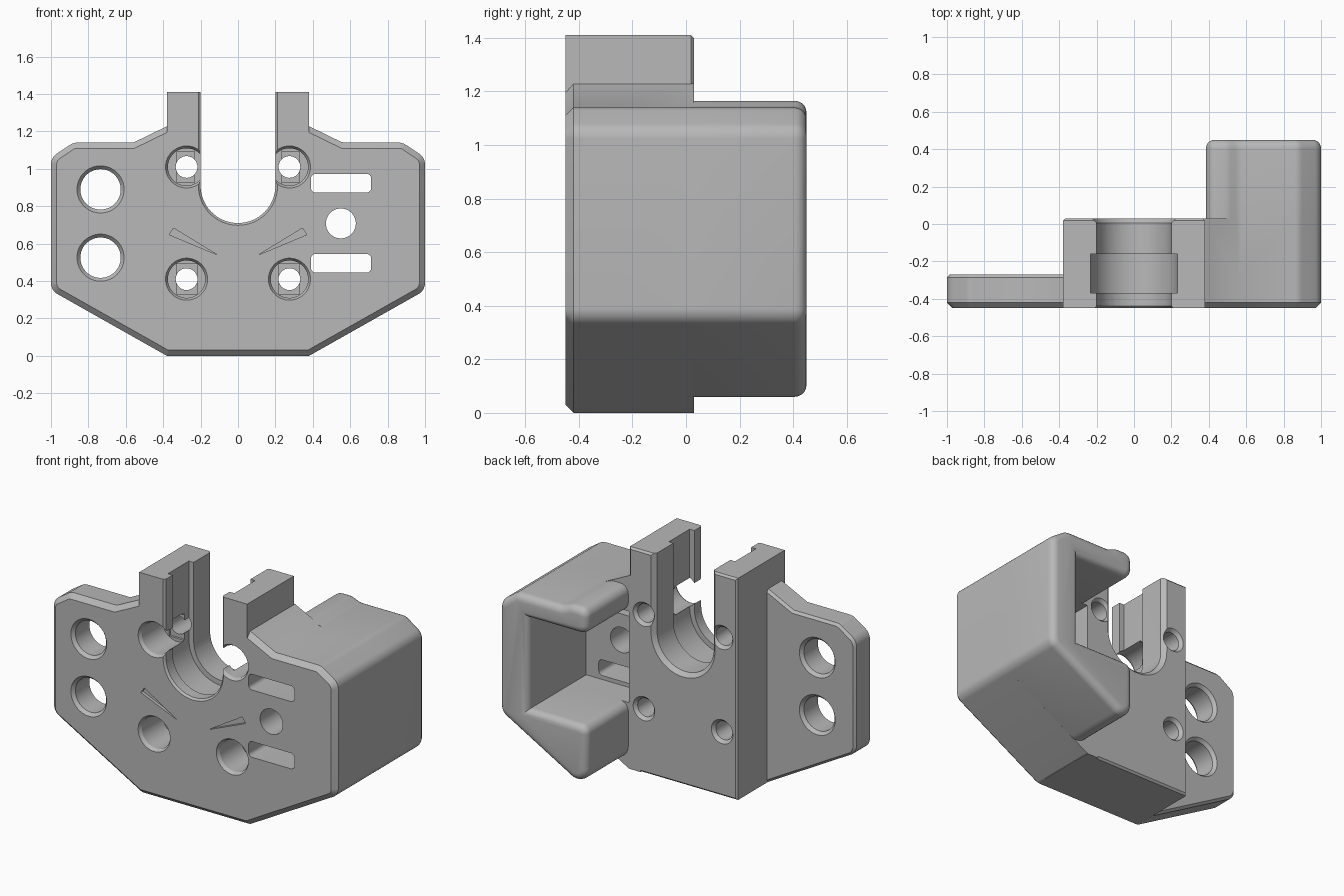
import bpy, bmesh, math
from mathutils import Vector

if "Cube" in bpy.data.objects:
    bpy.data.objects.remove(bpy.data.objects["Cube"], do_unlink=True)

grey = bpy.data.materials.new("plain_grey")
grey.use_nodes = True
GREY = (0.48, 0.48, 0.48, 1)
grey.diffuse_color = GREY
grey.node_tree.nodes["Principled BSDF"].inputs["Base Color"].default_value = GREY


def make(name, bm):
    bmesh.ops.recalc_face_normals(bm, faces=bm.faces[:])
    mesh = bpy.data.meshes.new(name)
    bm.to_mesh(mesh)
    bm.free()
    mesh.materials.append(grey)
    obj = bpy.data.objects.new(name, mesh)
    bpy.context.scene.collection.objects.link(obj)
    return obj


def rounded(points, steps=8):
    """Turn (x, z, radius) corners into a filleted outline."""
    out = []
    for i, (x, z, r) in enumerate(points):
        p = Vector((x, z))
        if not r:
            out.append(p)
            continue
        a = (Vector(points[i - 1][:2]) - p).normalized()
        b = (Vector(points[(i + 1) % len(points)][:2]) - p).normalized()
        half_angle = a.angle(b) / 2
        centre = p + (a + b).normalized() * (r / math.sin(half_angle))
        start = p + a * (r / math.tan(half_angle)) - centre
        end = p + b * (r / math.tan(half_angle)) - centre
        sweep = math.atan2(start.x * end.y - start.y * end.x, start.dot(end))
        for k in range(steps + 1):
            c, s = math.cos(sweep * k / steps), math.sin(sweep * k / steps)
            out.append(centre + Vector((start.x * c - start.y * s,
                                        start.x * s + start.y * c)))
    return out


def prism(name, points, y0, y1, front=0, back=0, segments=1):
    """Extrude an outline along y, with optional rim bevels."""
    bm = bmesh.new()
    outline = rounded(points)
    rims = [[bm.verts.new((p.x, y, p.y)) for p in outline] for y in (y0, y1)]
    for rim in rims:
        bm.faces.new(rim)
    n = len(outline)
    for i in range(n):
        j = (i + 1) % n
        bm.faces.new((rims[0][i], rims[0][j], rims[1][j], rims[1][i]))
    bmesh.ops.recalc_face_normals(bm, faces=bm.faces[:])
    for y, size in ((y0, front), (y1, back)):
        if size:
            edges = [e for e in bm.edges if all(abs(v.co.y - y) < 1e-5 for v in e.verts)]
            bmesh.ops.bevel(bm, geom=edges, offset=size, segments=segments,
                            profile=0.5, affect='EDGES', clamp_overlap=False)
    return make(name, bm)


def block(name, x0, x1, z0, z1, y0, y1, r=0, back=0):
    pts = [(x0, z0, r), (x1, z0, r), (x1, z1, r), (x0, z1, r)]
    return prism(name, pts, y0, y1, back=back)


def bore(x, z, profile, sides=48):
    """Turned cutter along y from (y, radius) steps."""
    bm = bmesh.new()
    rings = []
    for y, r in profile:
        rings.append([bm.verts.new((x + r * math.cos(math.tau * k / sides), y,
                                    z + r * math.sin(math.tau * k / sides)))
                      for k in range(sides)])
    for a, b in zip(rings, rings[1:]):
        for k in range(sides):
            m = (k + 1) % sides
            bm.faces.new((a[k], a[m], b[m], b[k]))
    bm.faces.new(rings[0])
    bm.faces.new(rings[-1])
    return make("bore_cutter", bm)


def channel(width, y0, y1, **rim):
    """U-shaped cutter, open at the top."""
    pts = [(-width, 1.7, 0), (width, 1.7, 0)]
    for k in range(33):
        t = math.pi * k / 32
        pts.append((width * math.cos(t), 0.91 - width * math.sin(t), 0))
    return prism("channel_cutter", pts, y0, y1, **rim)


def combine(target, other, operation):
    """Bake one boolean, taking the first solver that gives a valid body."""
    other.hide_render = True
    mod = target.modifiers.new("combine", 'BOOLEAN')
    mod.object, mod.operation = other, operation
    before = len(target.data.vertices)
    for solver in ('MANIFOLD', 'EXACT', 'FLOAT'):
        mod.solver = solver
        target.update_tag()
        depsgraph = bpy.context.evaluated_depsgraph_get()
        depsgraph.update()
        result = bpy.data.meshes.new_from_object(target.evaluated_get(depsgraph))
        xs = [v.co.x for v in result.vertices]
        if xs and len(xs) != before and max(xs) - min(xs) > 1.9:
            target.data = result
            break
    target.modifiers.remove(mod)
    bpy.data.objects.remove(other, do_unlink=True)


FRONT, BACK, FLANGE, BOX = -0.45, 0.03, -0.27, 0.45
FLOOR = -0.14

# Front plate with chamfered rim
half = [(0.38, 0, 0.045), (1, 0.35, 0.07), (1, 1.06, 0.07), (0.88, 1.14, 0.07),
        (0.56, 1.14, 0), (0.375, 1.23, 0)]
plate = half + [(-x, z, r) for x, z, r in reversed(half)]
body = prism("bracket_body", plate, FRONT, FLANGE, front=0.03, back=0.015)

# Central block and its two upright arms
parts = [block("centre_block", -0.38, 0.38, 0, 1.41, -0.36, BACK, back=0.012),
         block("arm_fronts", -0.38, 0.38, 0.95, 1.41, FRONT, -0.3)]

# Side housing: base, then open C-shaped shell
parts.append(prism("housing_base", [(0.3, 0, 0)] + half + [(0.3, 1.23, 0)], -0.3, BACK))
shell = [(0.385, 0.003, 0.08), (1, 0.35, 0.07), (1, 1.06, 0.07), (0.88, 1.14, 0.07),
         (0.56, 1.14, 0.1), (0.5, 1.165, 0.1), (0.385, 1.165, 0.055),
         (0.385, 1.0, 0.055), (0.8, 1.0, 0), (0.8, 0.42, 0), (0.385, 0.42, 0.055)]
parts.append(prism("housing_shell", shell, 0.02, BOX, back=0.045, segments=5))
for part in parts:
    combine(body, part, 'UNION')

# Housing cavity, U channel with wider groove and flared ends
cuts = [block("cavity_cutter", 0.38, 0.8, 0.42, 1.0, FLOOR, BACK + 0.01),
        channel(0.2, -0.6, 0.2),
        channel(0.233, -0.37, -0.16),
        channel(0.225, 0.005, 0.1, front=0.025),
        channel(0.212, -0.55, -0.438, back=0.012)]

# Screw holes with counterbores
for x in (-0.275, 0.275):
    for z in (0.41, 1.01):
        cuts.append(bore(x, z, [(-0.47, 0.125), (-0.43, 0.1), (-0.22, 0.1)]))
        cuts.append(block("square_cutter", x - 0.055, x + 0.055, z - 0.08, z + 0.08, -0.23, -0.205))
        cuts.append(bore(x, z, [(-0.3, 0.058), (0.01, 0.058), (0.04, 0.085)]))

# Flange holes, chamfered at both ends
for z in (0.525, 0.89):
    cuts.append(bore(-0.735, z, [(-0.46, 0.135), (-0.43, 0.108), (-0.29, 0.108), (-0.26, 0.135)]))

# Strap slots and cable hole through the housing floor
for z in (0.495, 0.923):
    cuts.append(block("slot_cutter", 0.39, 0.712, z - 0.05, z + 0.05, -0.6, -0.1, r=0.025))
cuts.append(bore(0.55, 0.708, [(-0.6, 0.08), (-0.1, 0.08)]))

# Engraved wedge marks
for s in (-1, 1):
    marks = [(s * 0.345, 0.683, 0), (s * 0.368, 0.648, 0), (s * 0.11, 0.54, 0)]
    cuts.append(prism("mark_cutter", marks, -0.5, -0.43))

for cut in cuts:
    combine(body, cut, 'DIFFERENCE')

# Smooth the fillets and bores, keep the machined edges crisp
bpy.ops.object.select_all(action='DESELECT')
body.select_set(True)
bpy.context.view_layer.objects.active = body
bpy.ops.object.shade_smooth_by_angle(angle=math.radians(30))
